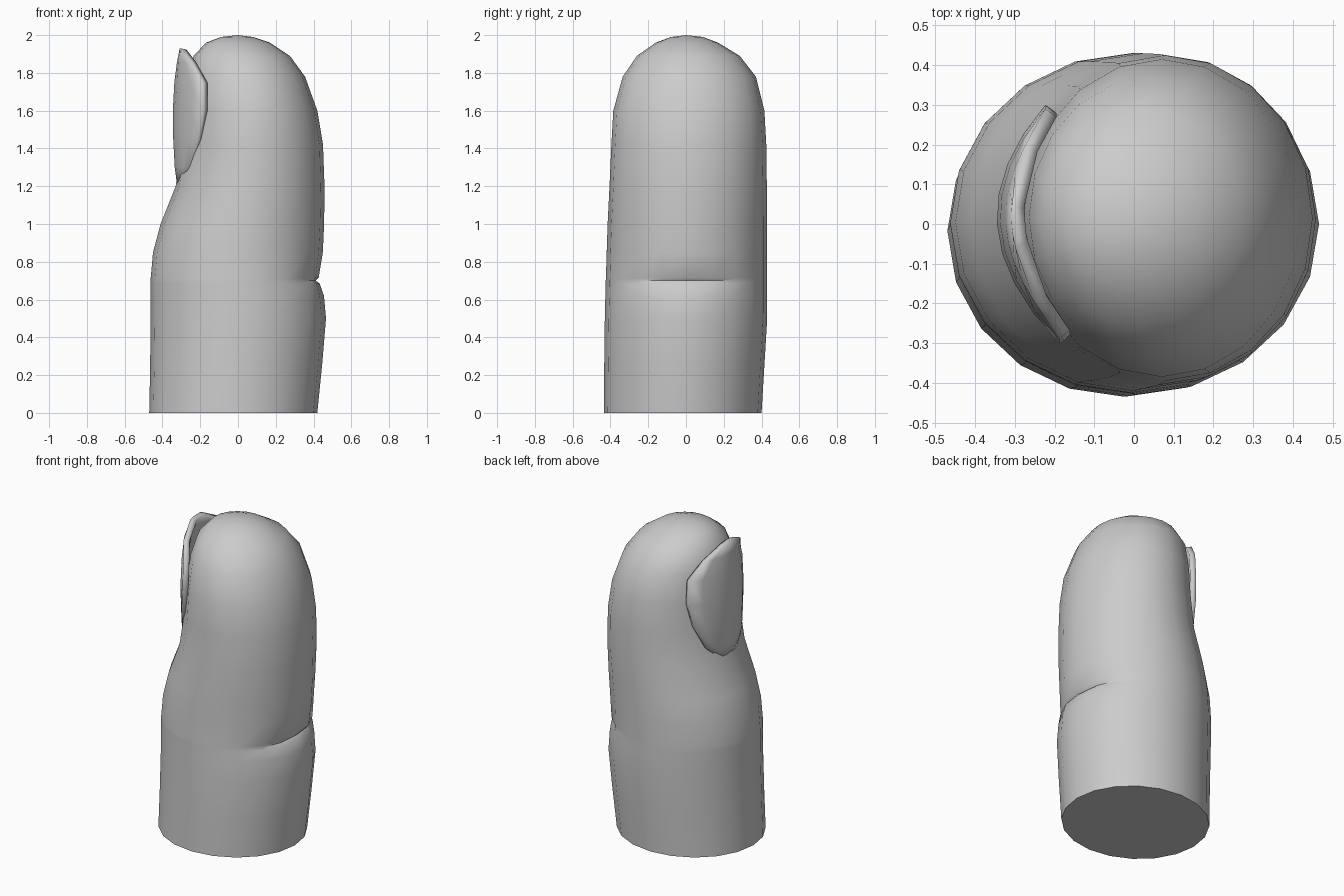
import bpy
import math

cube = bpy.data.objects.get("Cube")
if cube:
    bpy.data.objects.remove(cube, do_unlink=True)

# One plain grey for everything
grey = bpy.data.materials.new("plain grey")
grey.use_nodes = True
colour = (0.6, 0.6, 0.6, 1)
grey.diffuse_color = colour
grey.node_tree.nodes["Principled BSDF"].inputs["Base Color"].default_value = colour


def make_object(name, verts, faces, angle):
    mesh = bpy.data.meshes.new(name)
    mesh.from_pydata(verts, [], faces)
    mesh.materials.append(grey)
    obj = bpy.data.objects.new(name, mesh)
    bpy.context.collection.objects.link(obj)
    bpy.ops.object.select_all(action='DESELECT')
    obj.select_set(True)
    bpy.context.view_layer.objects.active = obj
    bpy.ops.object.shade_smooth_by_angle(angle=math.radians(angle))
    return obj


# Finger: oval sections as height, x limits, y limits, crease depth
sections = [
    (0, -.47, .42, -.435, .40, 0),
    (.25, -.465, .445, -.433, .415, 0),
    (.5, -.463, .466, -.43, .43, 0),
    (.62, -.463, .455, -.427, .43, 0),
    (.685, -.463, .447, -.425, .43, .015),
    (.70, -.463, .447, -.425, .43, .035),
    (.715, -.462, .447, -.424, .43, .02),
    (.85, -.45, .449, -.42, .43, 0),
    (1.0, -.41, .456, -.415, .43, 0),
    (1.2, -.33, .458, -.405, .428, 0),
    (1.42, -.295, .45, -.395, .425, 0),
    (1.6, -.28, .42, -.385, .415, 0),
    (1.78, -.265, .355, -.335, .37, 0),
    (1.89, -.235, .275, -.26, .285, 0),
    (1.96, -.17, .17, -.16, .17, 0),
    (1.99, -.09, .08, -.08, .09, 0),
]
sides = 20
verts, faces = [], []
for z, x0, x1, y0, y1, crease in sections:
    for i in range(sides):
        a = math.tau * i / sides
        fold = crease * max(0, math.cos(a)) ** 6
        verts.append(((x0 + x1) / 2 + (x1 - x0) / 2 * math.cos(a) - fold,
                      (y0 + y1) / 2 + (y1 - y0) / 2 * math.sin(a), z))
for r in range(len(sections) - 1):
    for i in range(sides):
        j = (i + 1) % sides
        a, b = r * sides, (r + 1) * sides
        faces.append((a + i, a + j, b + j, b + i))
faces.append(tuple(reversed(range(sides))))
tip = len(verts)
verts.append((0, 0, 2))
last = tip - sides
faces += [(last + i, last + (i + 1) % sides, tip) for i in range(sides)]
make_object("finger", verts, faces, 45)

# Nail: curved plate as height, outer x, half width
rows = [(1.2, -.322, .08), (1.3, -.335, .20), (1.45, -.343, .27),
        (1.6, -.345, .30), (1.75, -.337, .29), (1.86, -.323, .20),
        (1.93, -.308, .06)]
cols = 9
verts, faces = [], []
for z, x, w in rows:
    for c in range(cols):
        y = w * (2 * c / (cols - 1) - 1)
        verts.append((x + .14 * (y / .3) ** 2 - .06 * y, y, z))
for r in range(len(rows) - 1):
    for c in range(cols - 1):
        a = r * cols + c
        faces.append((a, a + cols, a + cols + 1, a + 1))
nail = make_object("nail", verts, faces, 40)
shell = nail.modifiers.new("thickness", 'SOLIDIFY')
shell.thickness = .035
shell.offset = -1
